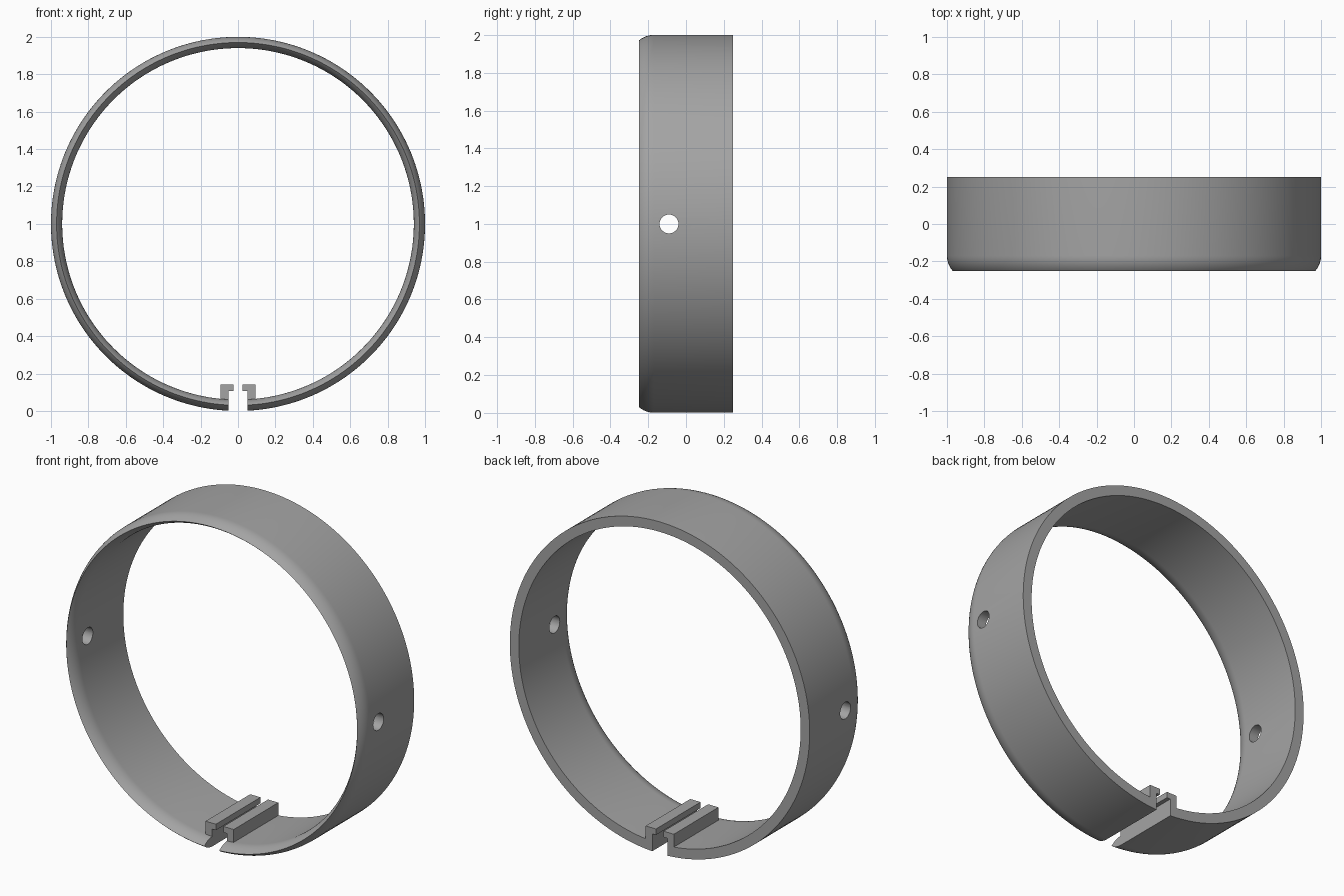
import bpy, bmesh, math
from mathutils import Matrix, Vector

cube = bpy.data.objects.get("Cube")
if cube:
    bpy.data.objects.remove(cube, do_unlink=True)

grey = bpy.data.materials.new("plain grey")
grey.use_nodes = True
colour = (0.37, 0.37, 0.37, 1)
grey.diffuse_color = colour
grey.node_tree.nodes["Principled BSDF"].inputs["Base Color"].default_value = colour

OUTER, INNER, HALF_DEPTH = 1.0, 0.94, 0.25
MID = (OUTER + INNER) / 2
NOSE = 0.08          # length of the rounded front lip
GAP = 0.05           # half width of the split
SEGMENTS = 192


def make_object(name, bm):
    bmesh.ops.recalc_face_normals(bm, faces=bm.faces)
    mesh = bpy.data.meshes.new(name)
    bm.to_mesh(mesh)
    bm.free()
    mesh.materials.append(grey)
    obj = bpy.data.objects.new(name, mesh)
    bpy.context.collection.objects.link(obj)
    return obj


def lip_arc(steps=8):
    """Radial inset and depth along one rounded side of the front lip."""
    sag = OUTER - MID
    radius = (NOSE ** 2 + sag ** 2) / (2 * sag)
    end = math.asin(NOSE / radius)
    for i in range(steps + 1):
        a = end * i / steps
        yield radius * (1 - math.cos(a)), NOSE - HALF_DEPTH - radius * math.sin(a)


# Ring: closed wall section spun around the y axis
arc = list(lip_arc())
section = [(OUTER, HALF_DEPTH)] + [(OUTER - d, y) for d, y in arc]
section += [(INNER + d, y) for d, y in reversed(arc[:-1])] + [(INNER, HALF_DEPTH)]
bm = bmesh.new()
loops = []
for i in range(SEGMENTS):
    a = math.tau * i / SEGMENTS
    loops.append([bm.verts.new((r * math.sin(a), y, 1 + r * math.cos(a))) for r, y in section])
for i, loop in enumerate(loops):
    following = loops[(i + 1) % SEGMENTS]
    for j in range(len(section)):
        k = (j + 1) % len(section)
        bm.faces.new((loop[j], loop[k], following[k], following[j]))
ring = make_object("split_ring", bm)

# Cutters: the split at the bottom and the pin hole through both sides
bm = bmesh.new()
bmesh.ops.create_cube(bm, size=1, matrix=Matrix.Diagonal((2 * GAP, 1, 0.4, 1)))
gap_cutter = make_object("gap_cutter", bm)
bm = bmesh.new()
place = Matrix.Translation((0, -0.09, 1)) @ Matrix.Rotation(math.pi / 2, 4, 'Y')
bmesh.ops.create_cone(bm, cap_ends=True, segments=40, radius1=0.05, radius2=0.05,
                      depth=3, matrix=place)
hole_cutter = make_object("hole_cutter", bm)
for cutter in (gap_cutter, hole_cutter):
    cut = ring.modifiers.new(cutter.name, 'BOOLEAN')
    cut.operation = 'DIFFERENCE'
    cut.solver = 'EXACT'
    cut.object = cutter

# Bake the cuts into the ring
graph = bpy.context.evaluated_depsgraph_get()
ring_mesh = bpy.data.meshes.new_from_object(ring.evaluated_get(graph))
ring.modifiers.clear()
ring.data = ring_mesh
for cutter in (gap_cutter, hole_cutter):
    bpy.data.objects.remove(cutter, do_unlink=True)

bpy.ops.object.select_all(action='DESELECT')
ring.select_set(True)
bpy.context.view_layer.objects.active = ring
bpy.ops.object.shade_smooth_by_angle(angle=math.radians(25))

# Hooked rails on both sides of the split
hook = [(GAP, 0.03), (0.094, 0.03), (0.094, 0.142), (0.025, 0.142), (0.025, 0.106), (GAP, 0.106)]
for name, side in (("left_rail", 1), ("right_rail", -1)):
    bm = bmesh.new()
    face = bm.faces.new([bm.verts.new((side * x, -0.175, z)) for x, z in hook])
    new = bmesh.ops.extrude_face_region(bm, geom=[face])["geom"]
    bmesh.ops.translate(bm, vec=Vector((0, HALF_DEPTH + 0.175, 0)),
                        verts=[v for v in new if isinstance(v, bmesh.types.BMVert)])
    make_object(name, bm)
